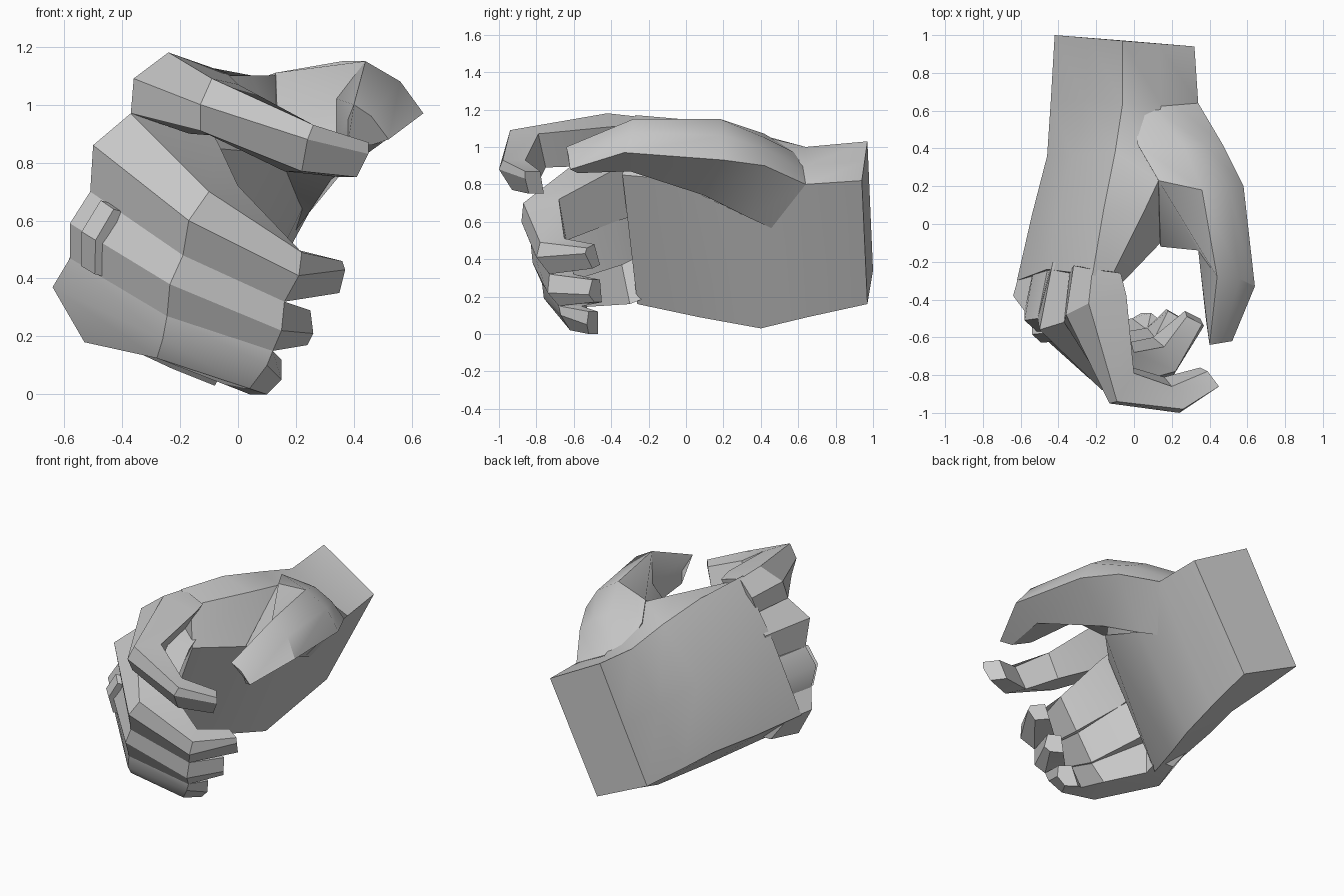
import bpy, bmesh, math
from mathutils import Vector

if "Cube" in bpy.data.objects:
    bpy.data.objects.remove(bpy.data.objects["Cube"], do_unlink=True)

# One plain grey for the whole hand
GREY = (0.6, 0.6, 0.6, 1.0)
grey = bpy.data.materials.new("plain grey")
grey.use_nodes = True
grey.diffuse_color = GREY
bsdf = grey.node_tree.nodes["Principled BSDF"]
bsdf.inputs["Base Color"].default_value = GREY
bsdf.inputs["Roughness"].default_value = 0.8


def loft(name, rings, angle=30):
    """Skin matching cross-sections and close both ends."""
    bm = bmesh.new()
    loops = [[bm.verts.new(p) for p in ring] for ring in rings]
    n = len(loops[0])
    for a, b in zip(loops, loops[1:]):
        for i in range(n):
            j = (i + 1) % n
            bm.faces.new((a[i], a[j], b[j], b[i]))
    bm.faces.new(loops[0])
    bm.faces.new(loops[-1])
    bmesh.ops.recalc_face_normals(bm, faces=bm.faces)
    mesh = bpy.data.meshes.new(name)
    bm.to_mesh(mesh)
    bm.free()
    mesh.materials.append(grey)
    obj = bpy.data.objects.new(name, mesh)
    bpy.context.collection.objects.link(obj)
    bpy.ops.object.select_all(action='DESELECT')
    obj.select_set(True)
    bpy.context.view_layer.objects.active = obj
    bpy.ops.object.shade_smooth_by_angle(angle=math.radians(angle))
    return obj


def section(up, ridge, low, inward):
    """Finger cross-section: three outer points, two pushed to the palm side."""
    up, ridge, low, inward = map(Vector, (up, ridge, low, inward))
    return [up, ridge, low, low + inward, up + inward]


def finger(name, sections):
    rings = [section(*s) for s in sections]
    loft(name, rings)
    return rings


# Palm and wrist: back top, web, palm top, palm bottom, back bottom, back middle
loft("palm", [
    [(-.06, .97, 1.03), (.13, .955, .925), (.32, .94, .82),
     (-.04, .97, .16), (-.42, 1.0, .34), (-.24, .985, .68)],
    [(-.06, .64, 1.0), (.14, .64, .90), (.34, .64, .80),
     (-.06, .65, .09), (-.44, .66, .33), (-.26, .65, .68)],
    [(-.10, .38, 1.07), (.13, .23, 1.10), (.27, .30, .74),
     (-.08, .40, .03), (-.46, .36, .33), (-.33, .36, .74)],
    [(-.16, .08, 1.14), (.05, .06, 1.10), (.14, -.10, .83),
     (-.23, .07, .09), (-.54, .05, .34), (-.41, .05, .80)],
    [(-.22, -.27, 1.17), (-.13, -.30, 1.10), (-.09, -.34, .85),
     (-.38, -.26, .16), (-.62, -.30, .36), (-.46, -.24, .82)],
], 35)

# Thumb: web, top inner, top outer, outer, under, inner low
loft("thumb", [
    [(0, .62, .95), (.10, .62, .92), (.22, .63, .86),
     (.34, .64, .80), (.15, .60, .50), (.05, .50, .70)],
    [(.02, .42, 1.07), (.26, .42, 1.05), (.38, .42, .99),
     (.47, .42, .90), (.24, .34, .62), (.08, .30, .75)],
    [(.13, .23, 1.11), (.36, .18, 1.15), (.50, .20, 1.06),
     (.58, .20, .93), (.32, .10, .74), (.14, -.12, .84)],
    [(.34, -.14, 1.02), (.44, -.28, 1.15), (.56, -.29, 1.08),
     (.64, -.33, .97), (.50, -.30, .87), (.34, -.14, .87)],
    [(.38, -.50, .95), (.40, -.64, 1.0), (.46, -.63, .96),
     (.52, -.62, .88), (.46, -.58, .86), (.38, -.50, .87)],
])

# Index finger, pointing further out than the others
finger("index_finger", [
    ((-.22, -.24, 1.16), (-.32, -.22, 1.07), (-.34, -.25, .97), (.15, -.02, -.05)),
    ((-.24, -.42, 1.18), (-.36, -.48, 1.09), (-.37, -.52, .97), (.20, .04, -.07)),
    ((-.09, -.94, 1.09), (-.13, -.95, 1.0), (-.13, -.90, .91), (.09, .15, -.02)),
    ((.26, -.98, .93), (.24, -1.0, .88), (.22, -.93, .77), (-.06, .12, 0)),
    ((.45, -.86, .87), (.45, -.86, .83), (.41, -.84, .75), (-.06, .08, 0)),
])

# Curled fingers: palm root, knuckle, middle joint, end joint, tip
finger("middle_finger", [
    ((-.30, -.22, .97), (-.43, -.20, .86), (-.44, -.22, .70), (.20, 0, -.05)),
    ((-.37, -.52, .97), (-.50, -.56, .86), (-.51, -.50, .70), (.30, .12, -.10)),
    ((-.10, -.87, .70), (-.17, -.88, .60), (-.19, -.83, .48), (.10, .19, .02)),
    ((.22, -.78, .49), (.21, -.80, .41), (.16, -.73, .32), (-.06, .13, .02)),
    ((.36, -.53, .46), (.37, -.54, .43), (.35, -.50, .35), (-.08, .04, .02)),
])
ring_sections = finger("ring_finger", [
    ((-.45, -.20, .70), (-.52, -.18, .58), (-.52, -.20, .47), (.15, 0, -.03)),
    ((-.51, -.50, .70), (-.58, -.51, .59), (-.58, -.46, .47), (.30, .12, -.10)),
    ((-.19, -.83, .48), (-.235, -.82, .38), (-.245, -.77, .27), (.08, .18, .02)),
    ((.16, -.73, .32), (.15, -.74, .22), (.12, -.68, .15), (-.05, .13, 0)),
    ((.25, -.50, .29), (.26, -.52, .21), (.24, -.49, .17), (-.07, .04, 0)),
])
finger("little_finger", [
    ((-.52, -.20, .47), (-.59, -.20, .36), (-.47, -.20, .20), (.12, 0, 0)),
    ((-.58, -.46, .47), (-.64, -.38, .37), (-.53, -.40, .18), (.18, .10, -.02)),
    ((-.245, -.77, .27), (-.26, -.76, .19), (-.28, -.70, .125), (.07, .17, .02)),
    ((.12, -.68, .15), (.10, -.67, .10), (.04, -.62, .02), (-.05, .12, 0)),
    ((.15, -.52, .12), (.15, -.53, .05), (.10, -.52, 0), (-.06, .05, 0)),
])

# Finger band, standing just proud of the ring finger
lift = Vector((-.015, -.025, .005))
knuckle, joint = ring_sections[1:3]
loft("finger_band", [
    [a.lerp(b, t) + lift for a, b in zip(knuckle, joint)] for t in (.16, .30)
])
